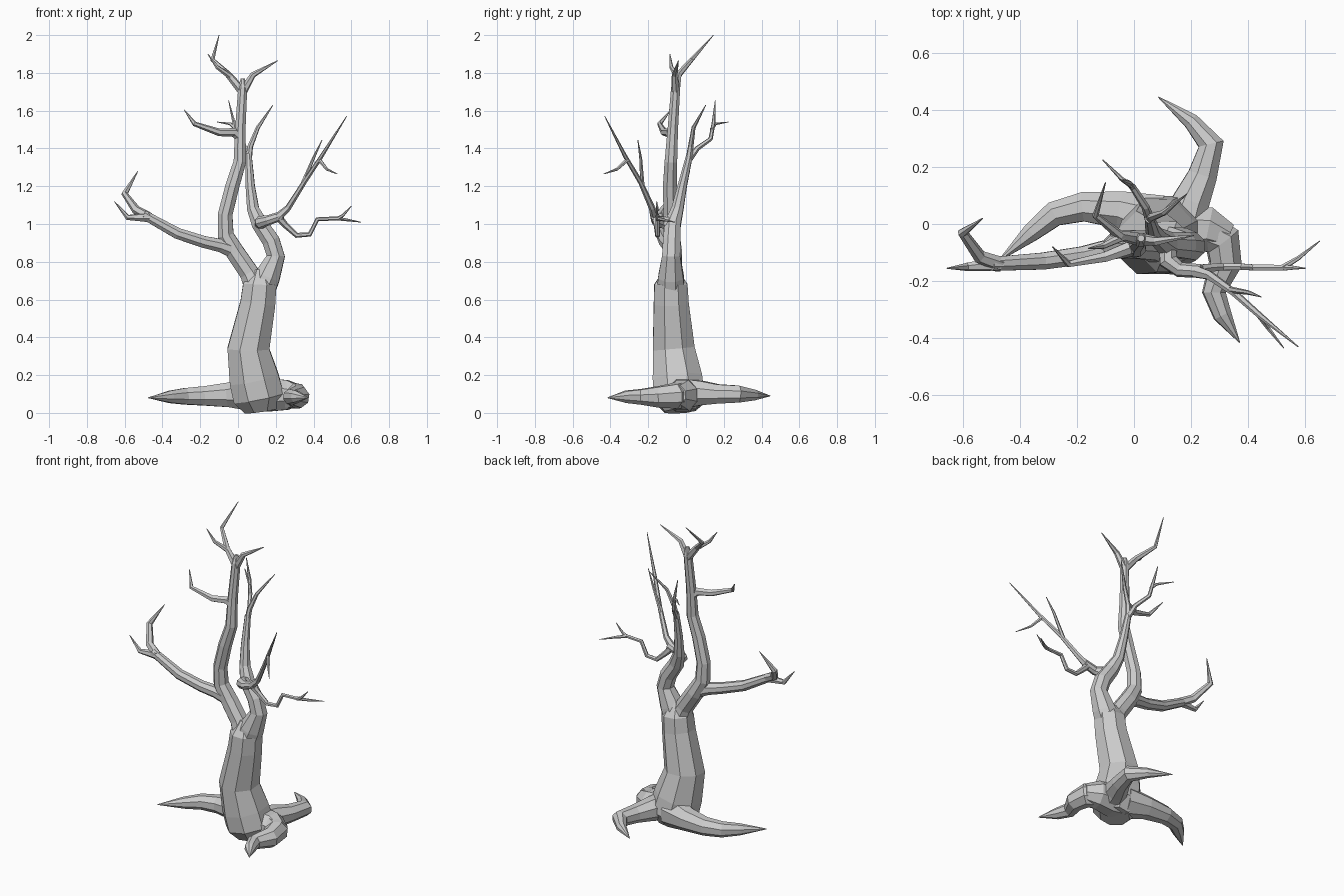
import bpy, bmesh, math
from mathutils import Vector


def limb(name, pts, sides=8):
    """Low-poly tapered tube through (x, y, z, radius) points."""
    pos = [Vector(p[:3]) for p in pts]
    n = len(pos)
    segs = [(pos[i + 1] - pos[i]).normalized() for i in range(n - 1)]
    tans = [segs[0]] + [(segs[i - 1] + segs[i]).normalized() for i in range(1, n - 1)] + [segs[-1]]
    u = tans[0].orthogonal().normalized()
    bm = bmesh.new()
    rings = []
    for i in range(n):
        if i:
            u = tans[i - 1].rotation_difference(tans[i]) @ u
        u = (u - tans[i] * u.dot(tans[i])).normalized()
        v = tans[i].cross(u)
        r = pts[i][3]
        rings.append([bm.verts.new(pos[i] + r * (math.cos(a) * u + math.sin(a) * v))
                      for a in (2 * math.pi * (k + 0.5) / sides for k in range(sides))])
    for a, b in zip(rings, rings[1:]):
        for k in range(sides):
            m = (k + 1) % sides
            bm.faces.new((a[k], a[m], b[m], b[k]))
    bm.faces.new(rings[0][::-1])
    bm.faces.new(rings[-1])
    me = bpy.data.meshes.new(name)
    bm.to_mesh(me)
    bm.free()
    ob = bpy.data.objects.new(name, me)
    bpy.context.collection.objects.link(ob)
    return ob


T = 0.002  # tip radius

# Trunk and base
limb("trunk", [(.12, -.03, .01, .09), (.11, -.035, .08, .145), (.085, -.045, .18, .142),
               (.055, -.065, .34, .12), (.105, -.078, .58, .1), (.115, -.08, .68, .095),
               (.115, -.08, .76, .04)])
limb("root_base", [(.03, 0, .09, .08), (.16, -.02, .095, .095), (.26, -.02, .095, .085),
                   (.33, -.05, .095, .055)])

# Roots
limb("root_left", [(.08, .01, .1, .1), (-.05, .05, .095, .07), (-.18, .06, .09, .055),
                   (-.28, .035, .088, .047), (-.36, -.03, .085, .035), (-.475, -.13, .08, T)])
limb("root_back", [(.16, -.04, .1, .09), (.2, .08, .105, .07), (.24, .17, .1, .055),
                   (.27, .28, .1, .048), (.2, .36, .095, .03), (.085, .445, .09, T)])
limb("root_front", [(.2, -.01, .1, .08), (.31, -.06, .09, .07), (.32, -.14, .085, .06),
                    (.28, -.24, .085, .043), (.31, -.32, .085, .034), (.37, -.415, .08, T)])

# Left main limb and crown
limb("left_limb", [(.1, -.08, .66, .07), (.06, -.075, .74, .055), (-.015, -.07, .85, .053),
                   (-.065, -.075, .94, .046), (-.068, -.08, 1.05, .042), (-.03, -.085, 1.2, .04),
                   (.01, -.08, 1.33, .036), (.012, -.07, 1.5, .03), (.025, -.055, 1.72, .026),
                   (.025, -.05, 1.77, .012)])
limb("crown_left", [(.025, -.055, 1.7, .024), (-.05, -.04, 1.79, .018), (-.135, .03, 1.87, .012),
                    (-.1, .145, 2.0, T)], 6)
limb("crown_left_twig", [(-.04, -.045, 1.78, .016), (-.11, -.078, 1.83, .011),
                         (-.16, -.085, 1.9, T)], 6)
limb("crown_right", [(.025, -.055, 1.7, .024), (.08, -.06, 1.79, .016), (.21, -.04, 1.865, T)], 6)
limb("upper_branch", [(.015, -.07, 1.45, .026), (-.02, -.085, 1.485, .025),
                      (-.1, -.115, 1.485, .02), (-.23, -.14, 1.53, .013), (-.285, -.08, 1.605, T)], 6)

# Large left branch
limb("left_branch", [(-.02, -.075, .86, .045), (-.09, -.09, .885, .038), (-.18, -.11, .905, .034),
                     (-.32, -.13, .95, .032), (-.5, -.14, 1.05, .026)])
limb("left_branch_upper", [(-.47, -.14, 1.035, .027), (-.54, -.115, 1.075, .024),
                           (-.6, -.03, 1.16, .018), (-.53, .02, 1.28, T)], 6)
limb("left_branch_lower", [(-.47, -.14, 1.035, .027), (-.53, -.145, 1.035, .02),
                           (-.585, -.15, 1.035, .015), (-.655, -.155, 1.12, T)], 6)

# Right main limb and its upper twigs
limb("right_limb", [(.11, -.08, .62, .08), (.155, -.08, .72, .073), (.2, -.078, .83, .052),
                    (.175, -.075, .91, .05), (.115, -.07, 1.0, .046), (.08, -.045, 1.08, .034),
                    (.065, -.02, 1.2, .026), (.055, .02, 1.37, .018)])
limb("right_upper_twig", [(.056, .015, 1.34, .018), (.065, .025, 1.41, .015),
                          (.105, .04, 1.51, .011), (.185, .105, 1.63, T)], 6)
limb("back_twig", [(.056, .015, 1.34, .018), (.04, .06, 1.4, .014), (-.005, .13, 1.45, .012),
                   (-.02, .145, 1.53, .01), (-.05, .155, 1.655, T)], 6)
limb("back_twig_side", [(-.01, .135, 1.5, .01), (-.04, .155, 1.53, .008), (-.11, .225, 1.54, T)], 6)

# Right branches
limb("right_branch", [(.12, -.07, 1.0, .035), (.12, -.13, 1.01, .034), (.16, -.16, 1.02, .027),
                      (.235, -.165, 1.045, .024)])
limb("right_branch_upper", [(.21, -.165, 1.035, .024), (.265, -.18, 1.085, .017),
                            (.35, -.24, 1.22, .013), (.44, -.32, 1.355, .011),
                            (.575, -.43, 1.57, T)], 6)
limb("right_upper_side_low", [(.43, -.31, 1.34, .011), (.47, -.365, 1.29, .008),
                              (.525, -.435, 1.265, T)], 6)
limb("right_upper_side_high", [(.335, -.23, 1.195, .012), (.4, -.24, 1.35, .008),
                               (.445, -.255, 1.445, T)], 6)
limb("right_branch_lower", [(.21, -.165, 1.04, .022), (.25, -.155, .995, .017),
                            (.31, -.15, .94, .014), (.38, -.15, .945, .013),
                            (.42, -.152, 1.025, .012), (.53, -.153, 1.03, .011),
                            (.555, -.153, 1.045, .008), (.6, -.155, 1.095, T)], 6)
limb("right_lower_twig", [(.52, -.153, 1.03, .011), (.575, -.12, 1.022, .008),
                          (.65, -.06, 1.01, T)], 6)
